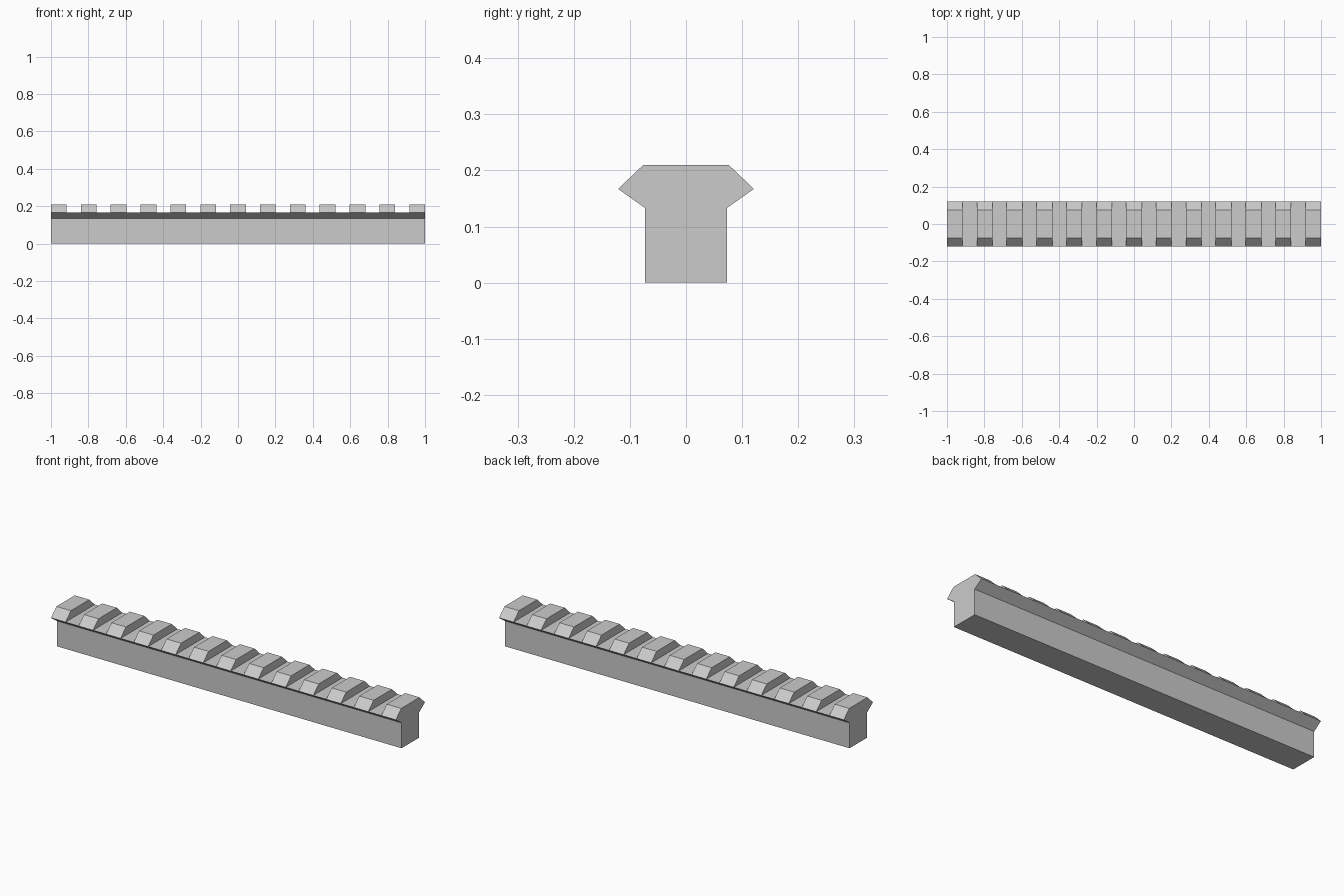
import bpy
import bmesh

if "Cube" in bpy.data.objects:
    bpy.data.objects.remove(bpy.data.objects["Cube"], do_unlink=True)

GREY = (0.6, 0.6, 0.6, 1.0)
metal = bpy.data.materials.new("light grey metal")
metal.use_nodes = True
metal.diffuse_color = GREY
metal.node_tree.nodes["Principled BSDF"].inputs["Base Color"].default_value = GREY

# Rail dimensions
LENGTH, TEETH, TOOTH = 2.0, 13, 0.084
PITCH = (LENGTH - TOOTH) / (TEETH - 1)
NECK, WING, CROWN = 0.073, 0.121, 0.076
NECK_Z, WING_Z, TOP_Z = 0.133, 0.167, 0.21

# Half profile of the cross-section, bottom to top
half = [(NECK, 0), (NECK, NECK_Z), (WING, WING_Z), (CROWN, TOP_Z)]
profile = half + [(-y, z) for y, z in reversed(half)]

# Stations along the rail where the section steps between tooth and slot
stations = []
for i in range(TEETH):
    start = -LENGTH / 2 + i * PITCH
    stations += [start, start + TOOTH]

bm = bmesh.new()


def section(x, points):
    return [bm.verts.new((x, y, z)) for y, z in points]


# Base bar with wings, continuous along the whole length
base_points = [p for p in profile if p[1] < TOP_Z]
rings = [section(x, base_points) for x in stations]
count = len(base_points)
wing_front, wing_back = 3, 2
for n, (a, b) in enumerate(zip(rings, rings[1:])):
    for k in range(count):
        nxt = (k + 1) % count
        is_crown = k == wing_back
        if is_crown and n % 2 == 0:
            continue
        bm.faces.new((a[k], b[k], b[nxt], a[nxt]))
bm.faces.new(rings[0])
bm.faces.new(rings[-1])

# Chamfered teeth rising from the wing edges
for a, b in zip(rings[::2], rings[1::2]):
    tops = []
    for ring in (a, b):
        x = ring[0].co.x
        back, front = section(x, [(CROWN, TOP_Z), (-CROWN, TOP_Z)])
        bm.faces.new((ring[wing_back], back, front, ring[wing_front]))
        tops.append((back, front))
    (a_back, a_front), (b_back, b_front) = tops
    bm.faces.new((a_back, b_back, b_front, a_front))
    bm.faces.new((a[wing_back], b[wing_back], b_back, a_back))
    bm.faces.new((a_front, b_front, b[wing_front], a[wing_front]))

# Merge each end cap into one flat face and clean up the long sides
bmesh.ops.recalc_face_normals(bm, faces=bm.faces)
bmesh.ops.dissolve_limit(bm, angle_limit=0.01, verts=bm.verts, edges=bm.edges)

mesh = bpy.data.meshes.new("slotted_rail")
bm.to_mesh(mesh)
bm.free()
mesh.materials.append(metal)
rail = bpy.data.objects.new("slotted_rail", mesh)
bpy.context.collection.objects.link(rail)
